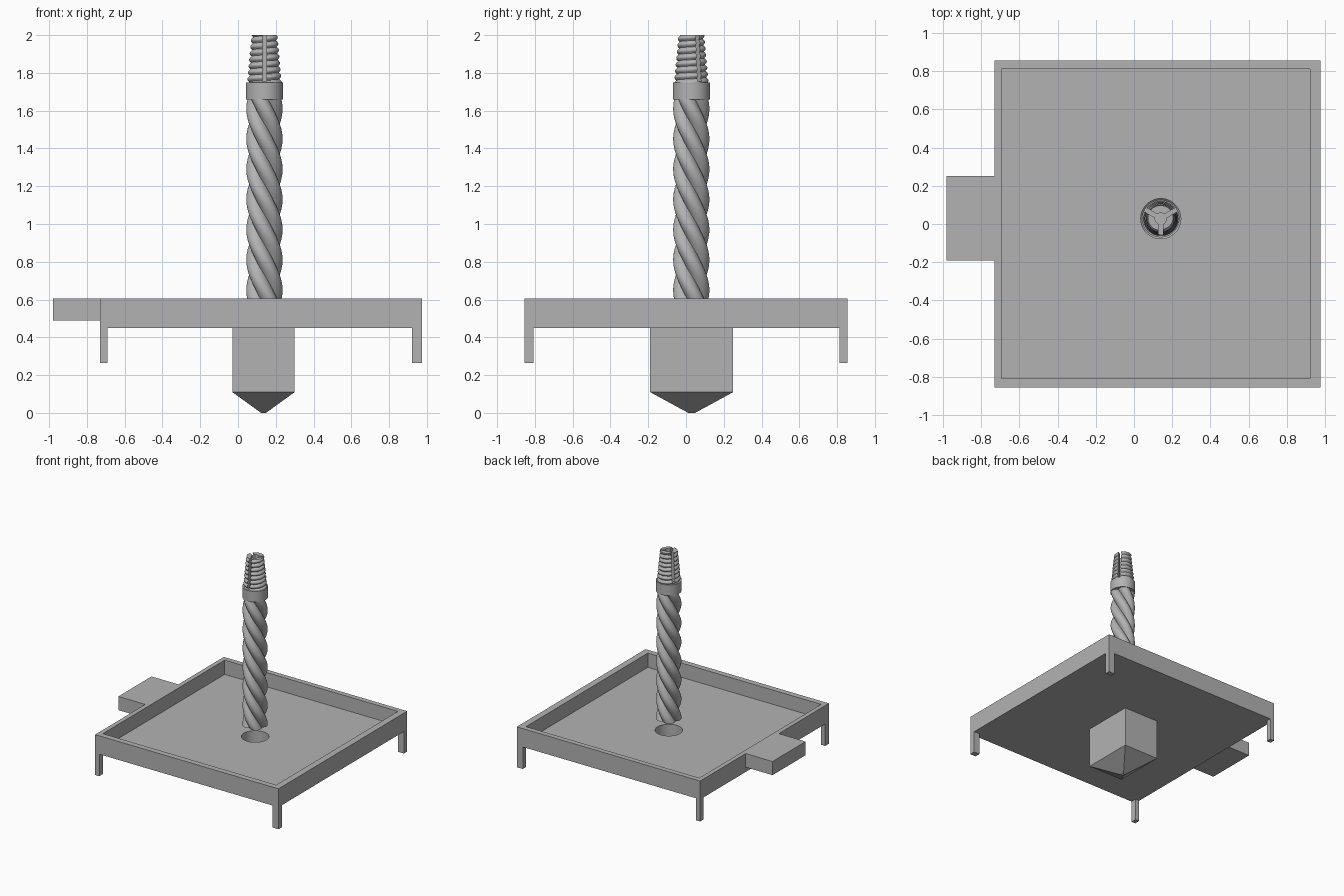
import bpy, bmesh
from math import sin, cos, pi, tau, hypot, sqrt, atan2
from mathutils import Matrix

old = bpy.data.objects.get("Cube")
if old:
    bpy.data.objects.remove(old)

grey = bpy.data.materials.new("plain grey")
grey.use_nodes = True
colour = (0.45, 0.45, 0.45, 1)
grey.diffuse_color = colour
grey.node_tree.nodes["Principled BSDF"].inputs["Base Color"].default_value = colour

AXIS_X, AXIS_Y = 0.14, 0.028   # screw and funnel centre line


def finish(name, bm):
    bmesh.ops.recalc_face_normals(bm, faces=bm.faces)
    mesh = bpy.data.meshes.new(name)
    bm.to_mesh(mesh)
    bm.free()
    mesh.materials.append(grey)
    obj = bpy.data.objects.new(name, mesh)
    bpy.context.collection.objects.link(obj)
    return obj


def box(name, x0, x1, y0, y1, z0, z1):
    bm = bmesh.new()
    place = Matrix.Translation(((x0 + x1) / 2, (y0 + y1) / 2, (z0 + z1) / 2))
    size = Matrix.Diagonal((x1 - x0, y1 - y0, z1 - z0, 1))
    bmesh.ops.create_cube(bm, size=1, matrix=place @ size)
    return finish(name, bm)


def loft(name, rings):
    """Closed solid through a stack of rings with equal point counts."""
    bm = bmesh.new()
    rows = [[bm.verts.new(p) for p in ring] for ring in rings]
    n = len(rows[0])
    for low, high in zip(rows, rows[1:]):
        for i in range(n):
            j = (i + 1) % n
            bm.faces.new((low[i], low[j], high[j], high[i]))
    bm.faces.new(rows[0][::-1])
    bm.faces.new(rows[-1])
    return finish(name, bm)


def circle(r, z, n=48):
    return [(AXIS_X + r * cos(tau * i / n), AXIS_Y + r * sin(tau * i / n), z)
            for i in range(n)]


def rectangle(x0, x1, y0, y1, z):
    return [(x0, y0, z), (x1, y0, z), (x1, y1, z), (x0, y1, z)]


def cut(obj, cutter):
    mod = obj.modifiers.new("cut", "BOOLEAN")
    mod.operation, mod.object, mod.solver = "DIFFERENCE", cutter, "EXACT"
    deps = bpy.context.evaluated_depsgraph_get()
    result = bpy.data.meshes.new_from_object(obj.evaluated_get(deps))
    obj.modifiers.clear()
    obj.data = result
    bpy.data.objects.remove(cutter)


def smooth(obj, angle):
    bpy.ops.object.select_all(action="DESELECT")
    obj.select_set(True)
    bpy.context.view_layer.objects.active = obj
    bpy.ops.object.shade_smooth_by_angle(angle=angle)


# Tray with a recess and a round drain hole
X0, X1, Y0, Y1 = -0.73, 0.975, -0.855, 0.855
IX0, IX1, IY0, IY1 = -0.692, 0.92, -0.807, 0.812
tray = box("tray", X0, X1, Y0, Y1, 0.45, 0.605)
cut(tray, box("recess_cutter", IX0, IX1, IY0, IY1, 0.485, 0.7))
cut(tray, loft("drain_cutter", [circle(0.105, 0.4), circle(0.105, 0.55)]))
smooth(tray, 0.5)

# Corner legs, as thick as the tray walls
for side, xs in (("right", (X0, IX0)), ("left", (IX1, X1))):
    for end, ys in (("front", (Y0, IY0)), ("back", (IY1, Y1))):
        box(f"{end}_{side}_leg", *xs, *ys, 0.265, 0.45)

# Side tab
box("side_tab", -0.98, X0, -0.19, 0.25, 0.49, 0.605)

# Funnel block with a pointed, open bottom
funnel = loft("funnel", [rectangle(0.122, 0.148, 0.012, 0.048, 0),
                         rectangle(-0.03, 0.3, -0.19, 0.25, 0.11),
                         rectangle(-0.03, 0.3, -0.19, 0.25, 0.45)])
bore = [circle(0.009, -0.02), circle(0.009, 0.01), circle(0.105, 0.13), circle(0.105, 0.5)]
cut(funnel, loft("bore_cutter", bore))
smooth(funnel, 0.4)

# Twisted shaft: four round lobes turning as they rise
OFFSET, LOBE, PITCH = 0.05, 0.046, 0.64
LOW, HIGH = 0.58, 1.66
valley = OFFSET * cos(pi / 4) + sqrt(LOBE ** 2 - OFFSET ** 2 / 2)
half = atan2(valley * sin(pi / 4), valley * cos(pi / 4) - OFFSET)
section = []
for lobe in range(4):
    for i in range(12):
        a = -half + 2 * half * i / 12
        x, y = OFFSET + LOBE * cos(a), LOBE * sin(a)
        section.append((hypot(x, y), atan2(y, x) + lobe * pi / 2))
shaft_rings = []
for k in range(121):
    z = LOW + (HIGH - LOW) * k / 120
    turn = -tau * (z - 0.65) / PITCH
    shaft_rings.append([(AXIS_X + r * cos(a + turn), AXIS_Y + r * sin(a + turn), z)
                        for r, a in section])
smooth(loft("twisted_shaft", shaft_rings), 0.6)

# Collar
smooth(loft("collar", [circle(0.098, HIGH), circle(0.098, 1.75)]), 0.5)

# Tapered threaded head, split by three slots around a hollow core
THREAD = 0.034
head_rings = []
for k in range(73):
    z = 1.75 + 0.25 * k / 72
    ring = []
    for i in range(48):
        a = tau * i / 48
        wave = abs(sin(pi * (z / THREAD - a / tau)))
        r = 0.08 - 0.09 * (z - 1.75) + 0.012 * wave
        ring.append((AXIS_X + r * cos(a), AXIS_Y + r * sin(a), z))
    head_rings.append(ring)
head = loft("threaded_head", head_rings)
cut(head, loft("core_cutter", [circle(0.03, 1.755), circle(0.03, 2.1)]))
for k in range(3):
    slot = box("slot_cutter", 0, 0.15, -0.011, 0.011, 1.755, 2.1)
    slot.data.transform(Matrix.Translation((AXIS_X, AXIS_Y, 0))
                        @ Matrix.Rotation(-pi / 2 + k * tau / 3, 4, "Z"))
    cut(head, slot)
smooth(head, 0.6)
